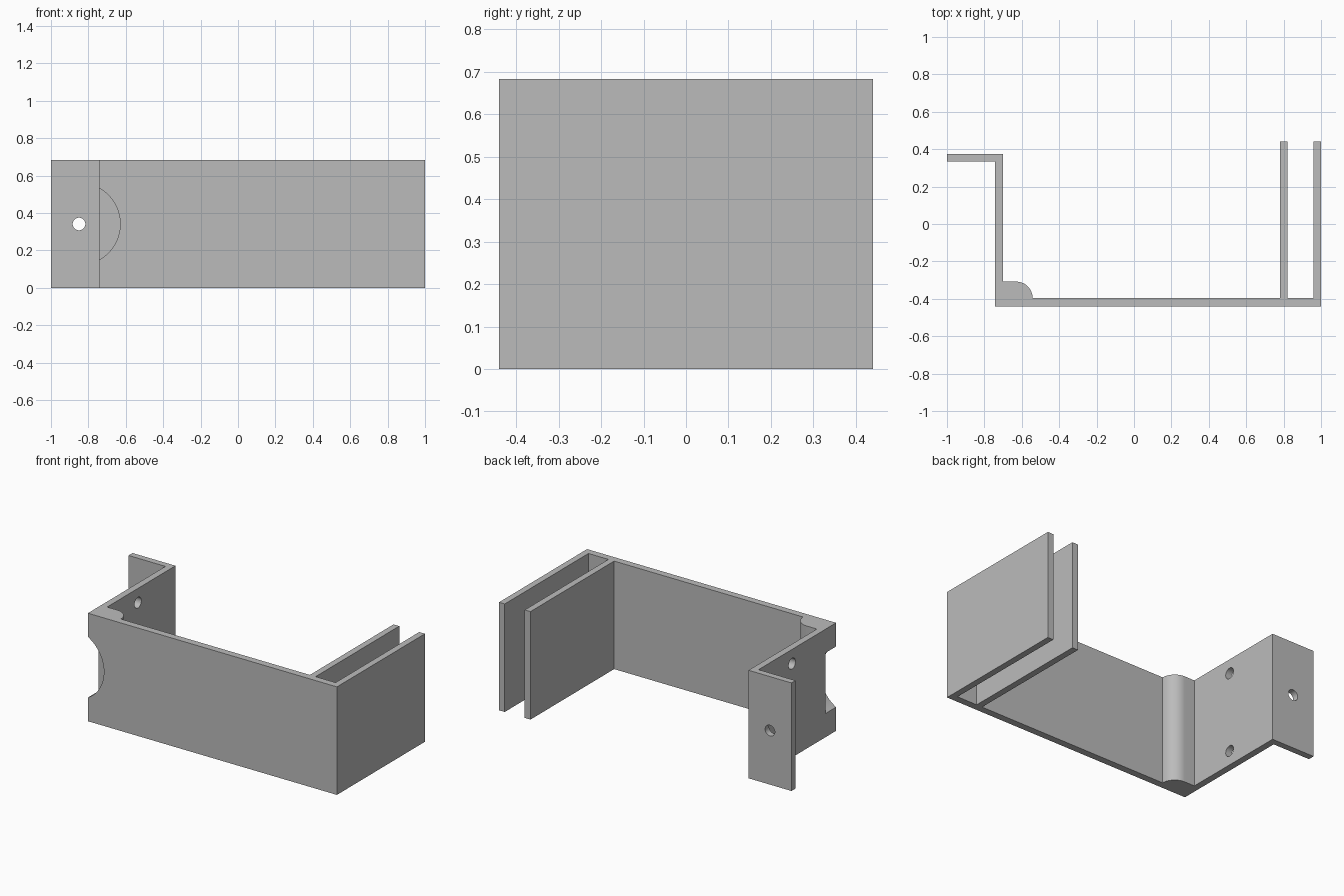
import bpy
import bmesh
from math import pi, sin, cos, radians
from mathutils import Matrix

cube = bpy.data.objects.get("Cube")
if cube:
    bpy.data.objects.remove(cube, do_unlink=True)

HEIGHT = 0.683
MID = HEIGHT / 2
HOLE_R = 0.034

grey = bpy.data.materials.new("mid grey")
grey.use_nodes = True
colour = (0.5, 0.5, 0.5, 1)
grey.diffuse_color = colour
grey.node_tree.nodes["Principled BSDF"].inputs["Base Color"].default_value = colour


def make_object(name, bm):
    bmesh.ops.recalc_face_normals(bm, faces=bm.faces)
    mesh = bpy.data.meshes.new(name)
    bm.to_mesh(mesh)
    bm.free()
    mesh.materials.append(grey)
    obj = bpy.data.objects.new(name, mesh)
    bpy.context.collection.objects.link(obj)
    return obj


def extrude_profile(name, points):
    """Raise a plan outline to the full height."""
    bm = bmesh.new()
    face = bm.faces.new([bm.verts.new((x, y, 0)) for x, y in points])
    top = bmesh.ops.extrude_face_region(bm, geom=[face])["geom"]
    verts = [v for v in top if isinstance(v, bmesh.types.BMVert)]
    bmesh.ops.translate(bm, vec=(0, 0, HEIGHT), verts=verts)
    return make_object(name, bm)


def cut_cylinder(target, centre, radius, depth, axis, sides=48):
    """Cut a round opening along the x or y axis."""
    bm = bmesh.new()
    turn = Matrix.Rotation(pi / 2, 4, "Y" if axis == "x" else "X")
    bmesh.ops.create_cone(bm, cap_ends=True, segments=sides, radius1=radius,
                          radius2=radius, depth=depth,
                          matrix=Matrix.Translation(centre) @ turn)
    cutter = make_object("cutter", bm)
    cutter.hide_render = True
    mod = target.modifiers.new("cut", "BOOLEAN")
    mod.operation = "DIFFERENCE"
    mod.solver = "EXACT"
    mod.object = cutter
    bpy.context.view_layer.objects.active = target
    bpy.ops.object.modifier_apply(modifier=mod.name)
    bpy.data.objects.remove(cutter, do_unlink=True)


# Bracket outline: front wall, twin end plates, rounded corner block, arm, flange
WALL = -0.396
BLOCK_R = 0.088
corner = [(-0.63 + BLOCK_R * sin(a), WALL + BLOCK_R * cos(a))
          for a in (pi / 2 * (1 - i / 16) for i in range(17))]
outline = [
    (-0.742, -0.44), (1, -0.44), (1, 0.44), (0.96, 0.44), (0.96, WALL),
    (0.82, WALL), (0.82, 0.44), (0.78, 0.44), (0.78, WALL),
    *corner,
    (-0.7, WALL + BLOCK_R), (-0.7, 0.375), (-1, 0.375), (-1, 0.335),
    (-0.742, 0.335),
]
bracket = extrude_profile("bracket", outline)

# Round notch in the front corner, stopping inside the corner block
cut_cylinder(bracket, (-0.85, -0.435, MID), 0.22, 0.2, "y", 96)

# Screw hole in the flange and two in the arm
cut_cylinder(bracket, (-0.85, 0.355, MID), HOLE_R, 0.2, "y")
for z in (0.09, HEIGHT - 0.09):
    cut_cylinder(bracket, (-0.72, 0, z), HOLE_R, 0.2, "x")

bpy.ops.object.select_all(action="DESELECT")
bracket.select_set(True)
bpy.context.view_layer.objects.active = bracket
bpy.ops.object.shade_smooth_by_angle(angle=radians(30))
